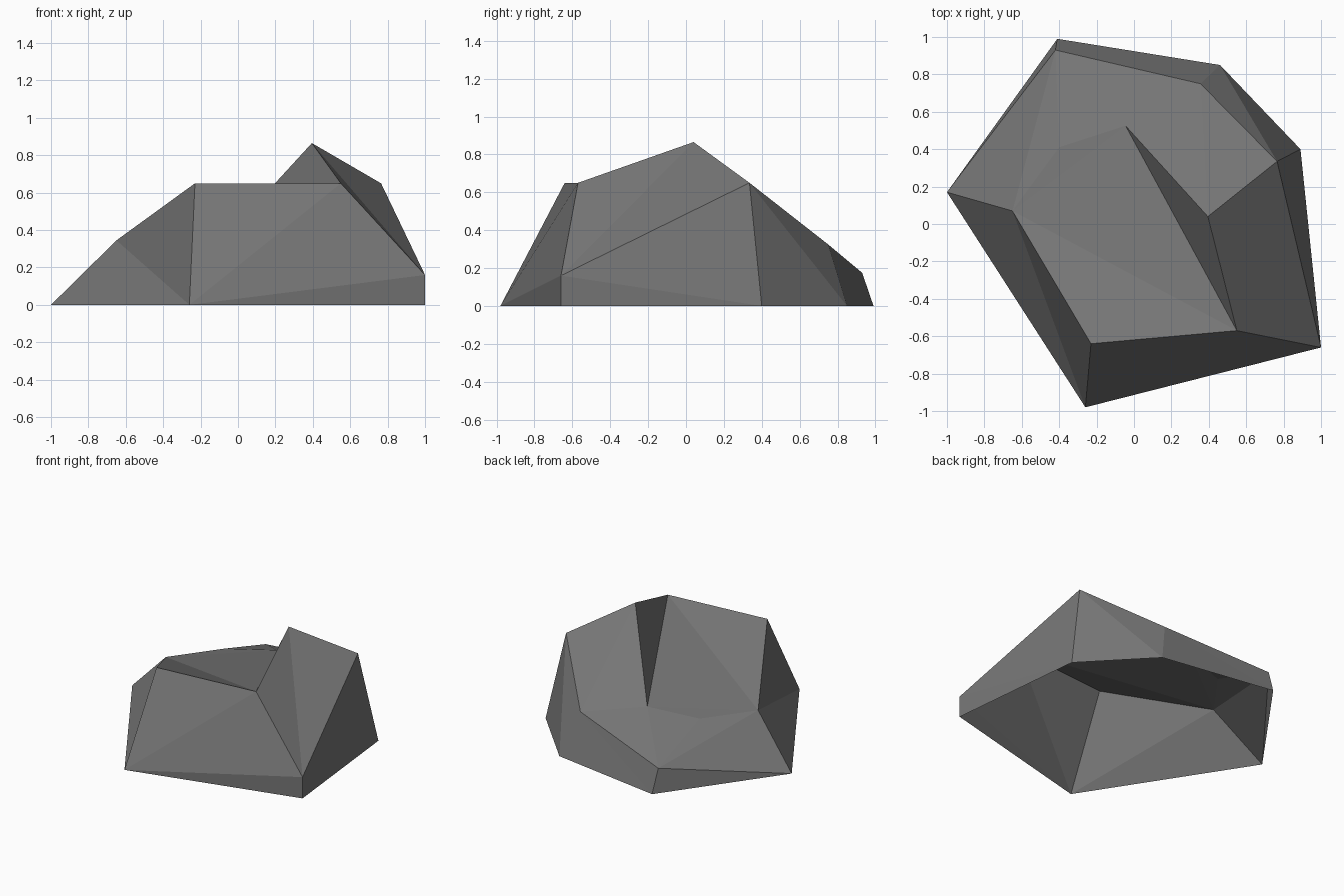
import bpy
import bmesh

if "Cube" in bpy.data.objects:
    bpy.data.objects.remove(bpy.data.objects["Cube"])

# Grey stone material
stone = bpy.data.materials.new("dark_grey_stone")
stone.diffuse_color = (0.18, 0.18, 0.18, 1.0)
stone.use_nodes = True
stone.node_tree.nodes["Principled BSDF"].inputs["Base Color"].default_value = stone.diffuse_color

# Corner points: ground outline (z = 0), then shoulders, hollow and ridge
corners = {
    "A": (-1.00, 0.17, 0), "B": (-0.26, -0.98, 0), "C": (1.00, -0.66, 0),
    "D": (0.89, 0.40, 0), "E": (0.46, 0.85, 0), "F": (-0.41, 0.99, 0),
    "c": (1.00, -0.66, 0.16), "G": (-0.65, 0.07, 0.345),
    "M": (-0.42, 0.93, 0.175), "L": (0.355, 0.75, 0.325),
    "P": (-0.40, 0.41, 0.345), "N": (-0.045, 0.525, 0.385),
    "H": (-0.23, -0.64, 0.65), "I": (0.55, -0.57, 0.65),
    "K": (0.765, 0.335, 0.65), "J": (0.395, 0.04, 0.865),
}

# Flat facets, grouped by side; the underside is open
facets = {
    "front": "BCc BcI BIH",
    "left": "BHG BGA AGM AMF",
    "back": "FML FLE ELK EKD",
    "right": "DKc DcC cKJ cJI",
    "upper_slab": "JKL JLN NLM",
    "split_wall": "IJN",
    "lower_slab": "HIG GIN GNP PNM PMG",
}

bm = bmesh.new()
verts = {name: bm.verts.new(co) for name, co in corners.items()}
for group in facets.values():
    for tri in group.split():
        bm.faces.new([verts[k] for k in tri])

# Make all facets point outwards
bmesh.ops.recalc_face_normals(bm, faces=bm.faces[:])
bm.normal_update()
if sum(f.normal.z * f.calc_area() for f in bm.faces) < 0:
    bmesh.ops.reverse_faces(bm, faces=bm.faces[:])

mesh = bpy.data.meshes.new("rock")
bm.to_mesh(mesh)
bm.free()
mesh.materials.append(stone)
rock = bpy.data.objects.new("rock", mesh)
bpy.context.collection.objects.link(rock)
